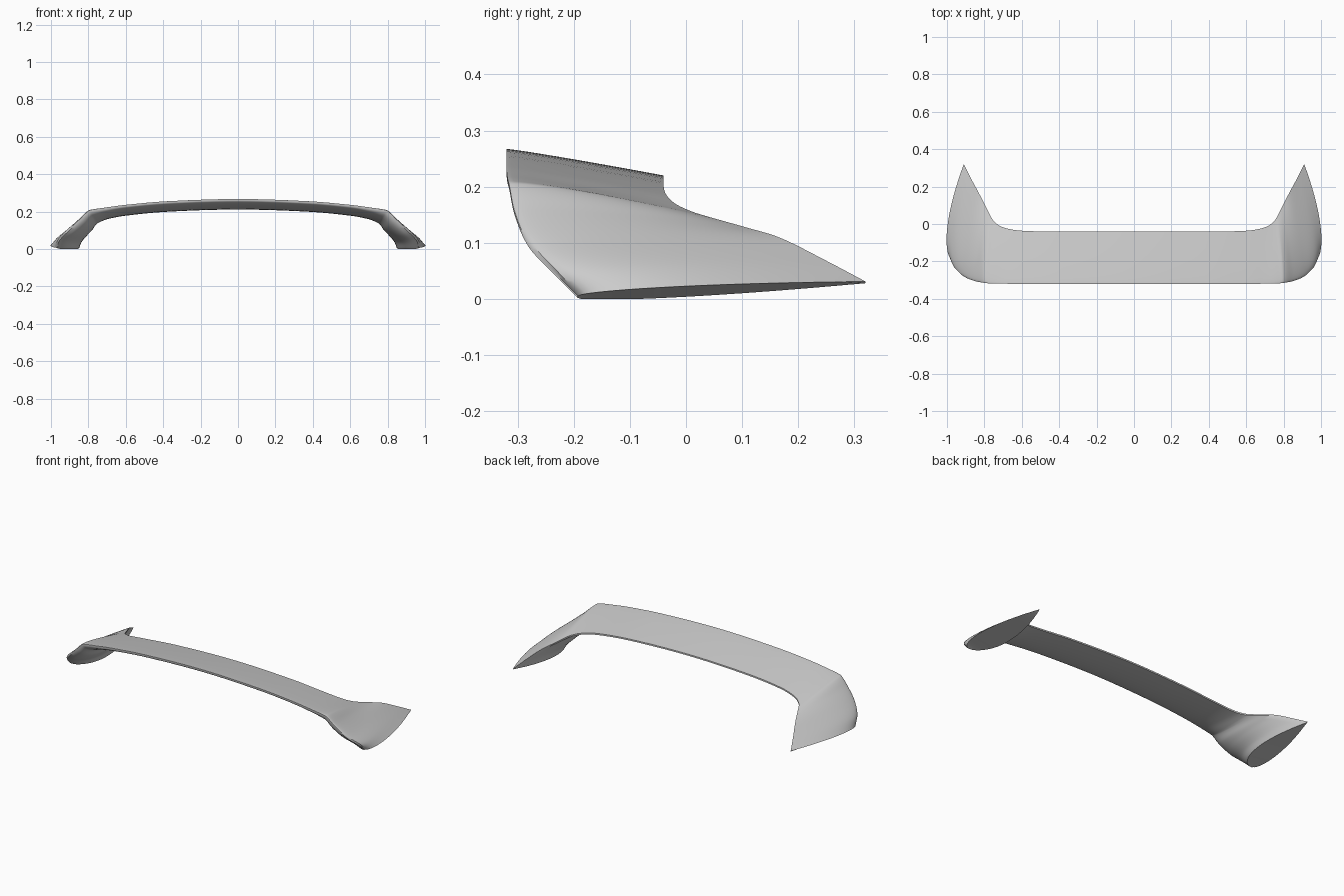
import bpy, bmesh, math

if "Cube" in bpy.data.objects:
    bpy.data.objects.remove(bpy.data.objects["Cube"])

# Stations from the centre out to the foot:
# front edge xyz | rear edge xyz | outer bulge x,z | inner bulge x,z | edge thickness
HALF = [
    (0.00, -.320, .267, .00, -.040, .220, 0, .002, 0, -.016, .009),
    (0.38, -.320, .255, .38, -.040, .208, 0, .002, 0, -.016, .009),
    (0.60, -.320, .236, .60, -.036, .187, 0, .002, 0, -.018, .009),
    (0.71, -.319, .221, .70, -.018, .169, 0, .003, -.008, -.024, .009),
    (0.78, -.317, .210, .75, .015, .154, .002, .006, -.022, -.034, .008),
    (0.80, -.315, .203, .768, .045, .145, .006, .008, -.028, -.036, .008),
    (0.85, -.305, .155, .798, .105, .128, .008, .008, -.050, -.034, .007),
    (0.91, -.280, .098, .832, .170, .108, .014, .008, -.074, -.022, .006),
    (0.955, -.235, .048, .875, .250, .068, .030, .008, -.088, -.014, .004),
    (0.965, -.193, .005, .910, .320, .031, .052, .008, -.095, -.008, .003),
]
MIRROR_SIGN = (-1, 1, 1, -1, 1, 1, -1, 1, -1, 1, 1)
STEPS, N = 6, 18


def smooth_stations(st):
    """Hermite interpolation through stations, spaced by front-edge length."""
    s = [0.0]
    for a, b in zip(st, st[1:]):
        s.append(s[-1] + math.dist(a[:3], b[:3]))
    last = len(st) - 1

    def tangent(i):
        a, b = max(i - 1, 0), min(i + 1, last)
        return [(q - p) / (s[b] - s[a]) for p, q in zip(st[a], st[b])]

    out = []
    for i in range(last):
        h, m0, m1 = s[i + 1] - s[i], tangent(i), tangent(i + 1)
        for k in range(STEPS):
            u = k / STEPS
            a, b = 2*u**3 - 3*u*u + 1, u**3 - 2*u*u + u
            c, d = 3*u*u - 2*u**3, u**3 - u*u
            out.append([a*p + b*h*x + c*q + d*h*y
                        for p, q, x, y in zip(st[i], st[i + 1], m0, m1)])
    return out + [list(st[-1])]


def section(v):
    """Closed teardrop section: outer skin front to rear, inner skin back."""
    fx, fy, fz, rx, ry, rz, bx, bz, dx, dz, e = v
    outer, inner = [], []
    for i in range(N + 1):
        t = (i / N) ** 1.6
        g = 2.6 * math.sqrt(t) * (1 - t)
        x, y, z = fx + (rx - fx)*t, fy + (ry - fy)*t, fz + (rz - fz)*t
        outer.append((x + bx*g, y, z + bz*g))
        inner.append((x + dx*g, y, max(z + dz*g - e, 0)))
    return outer + inner[::-1]


# Whole spoiler: arched blade flowing into two splayed feet
stations = [tuple(a*b for a, b in zip(r, MIRROR_SIGN)) for r in HALF[:0:-1]] + HALF
bm = bmesh.new()
rings = [[bm.verts.new(p) for p in section(v)] for v in smooth_stations(stations)]
for a, b in zip(rings, rings[1:]):
    for i in range(len(a)):
        j = (i + 1) % len(a)
        bm.faces.new((a[i], a[j], b[j], b[i]))
# Foot soles
for ring in (rings[0], rings[-1]):
    for i in range(N):
        bm.faces.new((ring[i], ring[i + 1], ring[-2 - i], ring[-1 - i]))
bmesh.ops.recalc_face_normals(bm, faces=bm.faces)
mesh = bpy.data.meshes.new("spoiler_wing")
bm.to_mesh(mesh)
bm.free()
wing = bpy.data.objects.new("spoiler_wing", mesh)
bpy.context.collection.objects.link(wing)
bpy.context.view_layer.objects.active = wing
wing.select_set(True)
bpy.ops.object.shade_smooth_by_angle(angle=math.radians(35))
